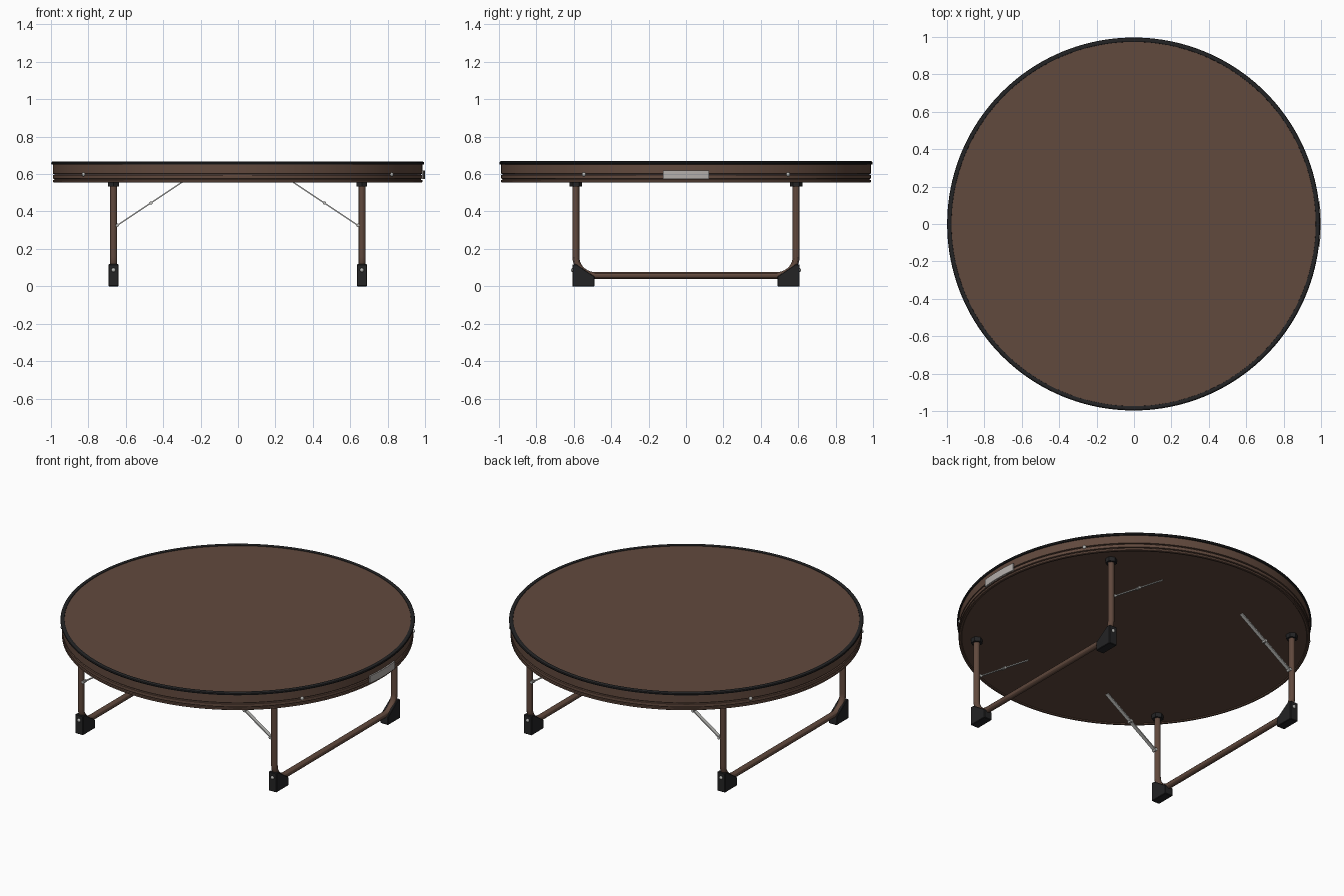
import bpy, bmesh
from math import sin, cos, pi, radians, atan2
from mathutils import Matrix, Vector

if "Cube" in bpy.data.objects:
    bpy.data.objects.remove(bpy.data.objects["Cube"])


def material(name, rgb):
    m = bpy.data.materials.new(name)
    m.use_nodes = True
    m.diffuse_color = (*rgb, 1)
    m.node_tree.nodes["Principled BSDF"].inputs["Base Color"].default_value = (*rgb, 1)
    return m


BROWN = material("brown", (0.12, 0.067, 0.047))
BLACK = material("black", (0.017, 0.017, 0.018))
METAL = material("bright_metal", (0.48, 0.48, 0.46))
PALE = material("pale_plate", (0.46, 0.43, 0.41))

CX = -0.002                      # table axis
LEG_X, LEG_Y, TUBE = 0.664, 0.588, 0.0185


def add(name, bm, mat):
    bmesh.ops.recalc_face_normals(bm, faces=bm.faces)
    mesh = bpy.data.meshes.new(name)
    bm.to_mesh(mesh)
    bm.free()
    mesh.materials.append(mat)
    ob = bpy.data.objects.new(name, mesh)
    bpy.context.collection.objects.link(ob)
    ob.location.x = CX
    smooth(ob)
    return ob


def smooth(ob):
    bpy.ops.object.select_all(action="DESELECT")
    ob.select_set(True)
    bpy.context.view_layer.objects.active = ob
    bpy.ops.object.shade_smooth_by_angle(angle=radians(30))


def lathe(name, profile, mat, closed=False, start=0, sweep=2 * pi, steps=160):
    """Turn a (radius, z) profile about the vertical axis."""
    bm = bmesh.new()
    vs = [bm.verts.new((r * cos(start), r * sin(start), z)) for r, z in profile]
    pairs = list(zip(vs, vs[1:])) + ([(vs[-1], vs[0])] if closed else [])
    edges = [bm.edges.new(p) for p in pairs]
    bmesh.ops.spin(bm, geom=vs + edges, cent=(0, 0, 0), axis=(0, 0, 1),
                   angle=sweep, steps=steps)
    bmesh.ops.remove_doubles(bm, verts=bm.verts, dist=1e-5)
    if sweep < 6:
        bmesh.ops.holes_fill(bm, edges=[e for e in bm.edges if e.is_boundary])
    return add(name, bm, mat)


def dome(name, pos, axis, r, depth, mat):
    """Flattened round screw head pointing along axis."""
    bm = bmesh.new()
    bmesh.ops.create_uvsphere(bm, u_segments=16, v_segments=8, radius=r)
    turn = Vector(axis).to_track_quat("Z", "Y").to_matrix().to_4x4()
    bm.transform(Matrix.Translation(pos) @ turn @ Matrix.Diagonal((1, 1, depth / r, 1)))
    return add(name, bm, mat)


def cylinder(name, pos, axis, r, length, mat, sides):
    bm = bmesh.new()
    bmesh.ops.create_cone(bm, cap_ends=True, segments=sides, radius1=r, radius2=r, depth=length)
    turn = Vector((0, 0, 1)).rotation_difference(Vector(axis)).to_matrix().to_4x4()
    bm.transform(Matrix.Translation(pos) @ turn)
    return add(name, bm, mat)


# Round top with a ribbed apron and flat underside
lathe("table_top", [(0, 0.662), (0.98, 0.662), (0.988, 0.652), (0.988, 0.602),
                    (0.98, 0.6), (0.98, 0.596), (0.988, 0.594), (0.988, 0.576),
                    (0.98, 0.574), (0.98, 0.57), (0.988, 0.568), (0.988, 0.558),
                    (0.984, 0.555), (0.974, 0.555), (0.97, 0.56), (0, 0.56)], BROWN)

# Black edging around the top
lathe("edge_rim", [(0.973, 0.658), (0.974, 0.665), (0.979, 0.668), (0.989, 0.668),
                   (0.995, 0.664), (0.997, 0.658), (0.995, 0.652), (0.987, 0.65)],
      BLACK, closed=True)

# Blank curved plate on the side
lathe("side_plate", [(0.992, 0.573), (1.001, 0.573), (1.001, 0.618), (0.992, 0.618)],
      PALE, closed=True, start=-0.122, sweep=0.244, steps=12)

# Screws through the apron
for i, a in enumerate((33.5, 146.5, 213.5, 326.5)):
    d = Vector((cos(radians(a)), sin(radians(a)), 0))
    dome(f"apron_screw_{i}", d * 0.988 + Vector((0, 0, 0.598)), d, 0.011, 0.009, METAL)


def leg_frame(name, x):
    """U-shaped bent tube in the plane at x."""
    bend, low = 0.1, 0.0585
    arc = [(LEG_Y - bend + bend * cos(t), low + bend - bend * sin(t))
           for t in (k * pi / 20 for k in range(11))]
    half = [(LEG_Y, 0.558)] + arc
    path = half + [(-y, z) for y, z in reversed(half)]
    cu = bpy.data.curves.new(name, "CURVE")
    cu.dimensions = "3D"
    cu.bevel_depth = TUBE
    cu.bevel_resolution = 4
    cu.use_fill_caps = True
    sp = cu.splines.new("POLY")
    sp.points.add(len(path) - 1)
    for p, (y, z) in zip(sp.points, path):
        p.co = (x, y, z, 1)
    cu.materials.append(BROWN)
    ob = bpy.data.objects.new(name, cu)
    bpy.context.collection.objects.link(ob)
    ob.location.x = CX
    bpy.ops.object.select_all(action="DESELECT")
    ob.select_set(True)
    bpy.context.view_layer.objects.active = ob
    bpy.ops.object.convert(target="MESH")
    smooth(bpy.context.view_layer.objects.active)


def foot(name, x, s):
    """Wedge-shaped block gripping the tube bend."""
    bm = bmesh.new()
    outline = [(0.607, 0), (0.607, 0.118), (0.585, 0.118), (0.488, 0.052), (0.488, 0)]
    f = bm.faces.new([bm.verts.new((x - 0.027, s * y, z)) for y, z in outline])
    ext = bmesh.ops.extrude_face_region(bm, geom=[f])["geom"]
    moved = [v for v in ext if isinstance(v, bmesh.types.BMVert)]
    bmesh.ops.translate(bm, verts=moved, vec=(0.054, 0, 0))
    bmesh.ops.bevel(bm, geom=list(bm.edges), offset=0.003, segments=1, affect="EDGES")
    add(name, bm, BLACK)


def strut(name, sx, y):
    """Flat folding brace with pivots at its ends and middle."""
    lo, hi = Vector((sx * 0.643, y, 0.326)), Vector((sx * 0.292, y, 0.56))
    d = hi - lo
    bm = bmesh.new()
    bmesh.ops.create_cube(bm, size=1)
    bm.transform(Matrix.Translation((lo + hi) / 2)
                 @ Matrix.Rotation(-atan2(d.z, d.x), 4, "Y")
                 @ Matrix.Diagonal((d.length, 0.022, 0.007, 1)))
    add(name, bm, METAL)
    for part, t in (("lower", 0), ("middle", 0.51)):
        cylinder(f"{name}_{part}_pivot", lo + d * t, (0, 1, 0), 0.009, 0.028, METAL, 12)


# Two leg frames with collars, feet, screws and braces at each corner
for side, sx in (("left", 1), ("right", -1)):
    x = sx * LEG_X
    leg_frame(f"{side}_leg_frame", x)
    for end, sy in (("back", 1), ("front", -1)):
        tag = f"{side}_{end}"
        y = sy * LEG_Y
        cylinder(f"{tag}_collar", (x, y, 0.547), (0, 0, 1), 0.033, 0.028, BLACK, 6)
        foot(f"{tag}_foot", x, sy)
        dome(f"{tag}_foot_screw", (x, sy * 0.606, 0.087), (0, sy, 0), 0.011, 0.008, METAL)
        strut(f"{tag}_strut", sx, y)
